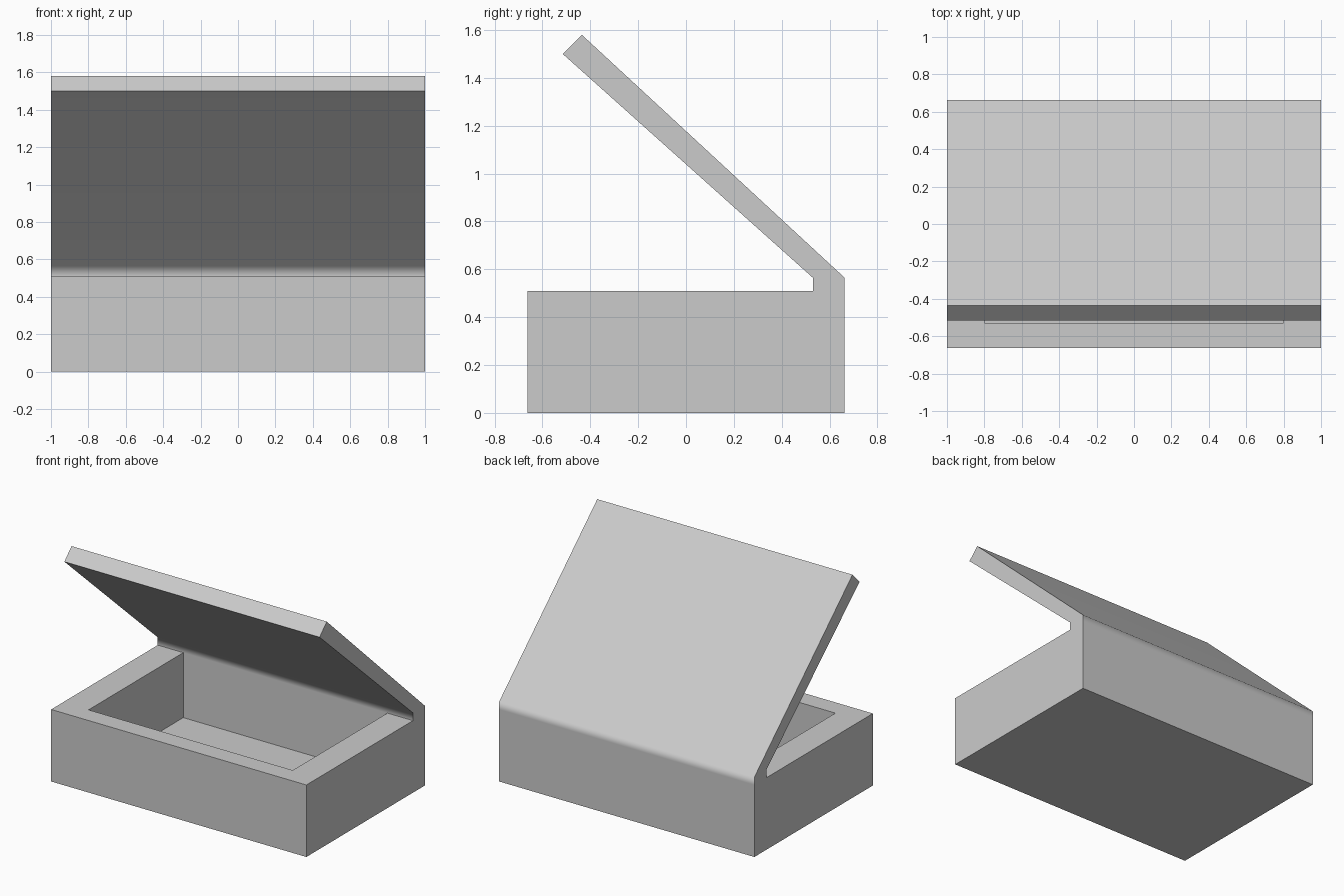
import bpy
import bmesh
from collections import Counter

if "Cube" in bpy.data.objects:
    bpy.data.objects.remove(bpy.data.objects["Cube"])

# Side-view (y, z) levels: outer and inner wall planes, floor, rim and hinge heights
YO, YI = 0.663, 0.53
ZF, ZR, ZH = 0.05, 0.51, 0.565
XO, XI = 1.0, 0.8


def rect(y0, y1, z0, z1):
    return [(y0, z0), (y1, z0), (y1, z1), (y0, z1)]


# Cross-section blocks
floor = rect(-YI, YI, 0, ZF)
front_wall = [rect(-YO, -YI, 0, ZF), rect(-YO, -YI, ZF, ZR)]
back_wall = [rect(YI, YO, 0, ZF), rect(YI, YO, ZF, ZR)]
hinge_strip = rect(YI, YO, ZR, ZH)
lid = [(YI, ZH), (YO, ZH), (-0.435, 1.58), (-0.515, 1.50)]
side_wall = rect(-YI, YI, ZF, ZR)

hollow = [floor, *front_wall, *back_wall, hinge_strip, lid]
spans = [(-XO, -XI, hollow + [side_wall]),
         (-XI, XI, hollow),
         (XI, XO, hollow + [side_wall])]

# Sweep each block along x; faces shared by two blocks are interior and dropped
faces = []
for x0, x1, blocks in spans:
    for block in blocks:
        a = [(x0, y, z) for y, z in block]
        b = [(x1, y, z) for y, z in block]
        faces += [a[::-1], b]
        for i in range(4):
            j = (i + 1) % 4
            faces.append([a[i], a[j], b[j], b[i]])
count = Counter(frozenset(f) for f in faces)

bm = bmesh.new()
verts = {}
for f in faces:
    if count[frozenset(f)] == 1:
        bm.faces.new([verts.get(p) or verts.setdefault(p, bm.verts.new(p)) for p in f])
bmesh.ops.recalc_face_normals(bm, faces=bm.faces)
mesh = bpy.data.meshes.new("open_box")
bm.to_mesh(mesh)
bm.free()

box = bpy.data.objects.new("open_box_with_lid", mesh)
bpy.context.collection.objects.link(box)

# Soft shading over the lid fold, crisp everywhere else
bpy.context.view_layer.objects.active = box
box.select_set(True)
bpy.ops.object.shade_smooth_by_angle(angle=1.05)
weighted = box.modifiers.new("weighted_normals", 'WEIGHTED_NORMAL')
weighted.keep_sharp = True
